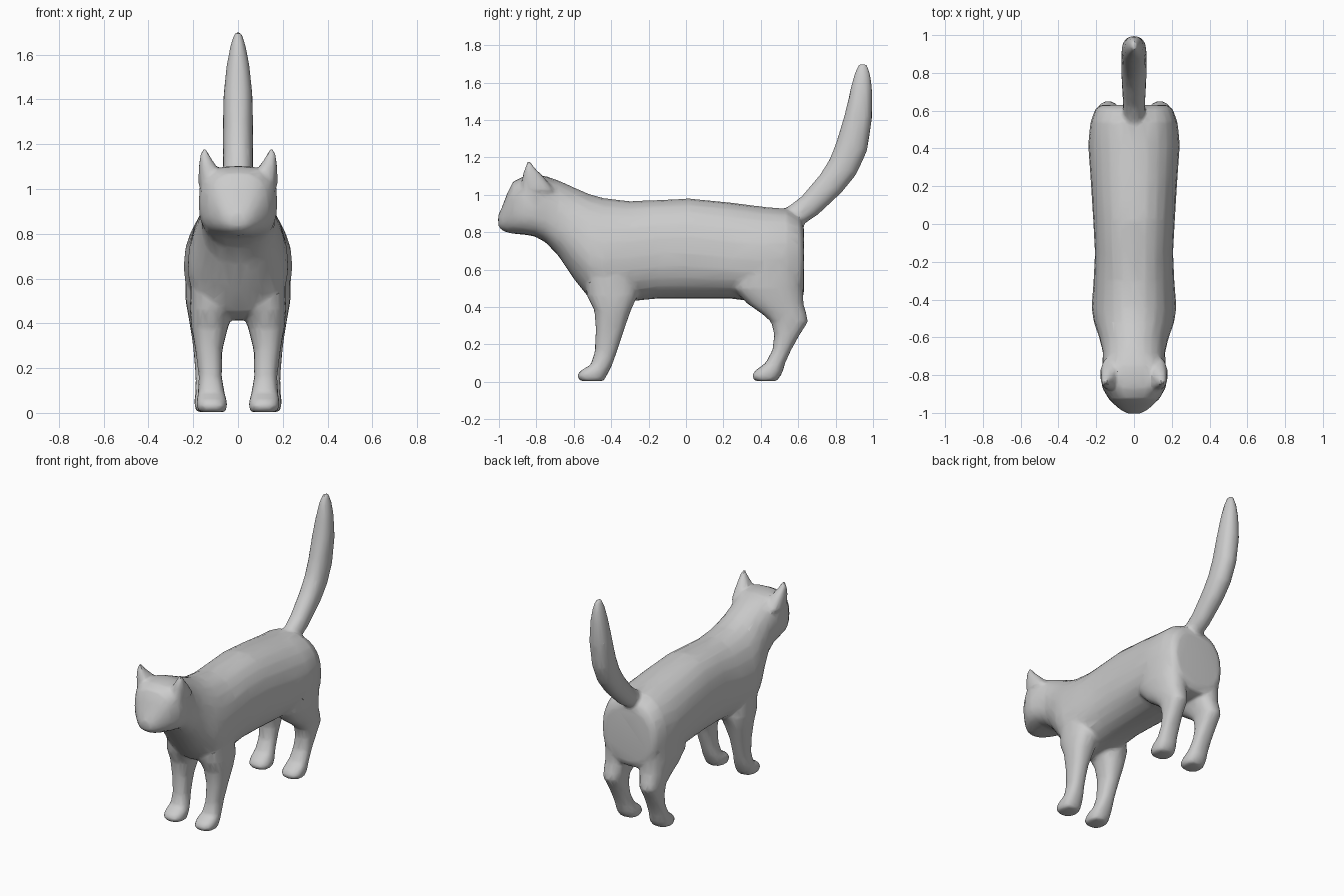
import bpy, bmesh, math
from mathutils import Vector

fur = bpy.data.materials.new("grey fur")
fur.diffuse_color = (0.6, 0.6, 0.6, 1)
SIDES = 24


def power(v, p):
    return math.copysign(abs(v) ** p, v)


def loft(bm, rings):
    """Skin a list of closed point rings and cap both ends."""
    loops = [[bm.verts.new(p) for p in r] for r in rings]
    for a, b in zip(loops, loops[1:]):
        for i in range(len(a)):
            j = (i + 1) % len(a)
            bm.faces.new((a[i], a[j], b[j], b[i]))
    bm.faces.new(loops[0][::-1])
    bm.faces.new(loops[-1])


def oval(exponent):
    for i in range(SIDES):
        t = math.tau * i / SIDES
        yield power(math.cos(t), 2 / exponent), power(math.sin(t), 2 / exponent)


def slice_y(y, top, bottom, w, mid, exponent):
    """Upright section, widest at the fraction mid of its height."""
    zm = bottom + (top - bottom) * mid
    return [(w * c, y, zm + s * ((top - zm) if s > 0 else (zm - bottom)))
            for c, s in oval(exponent)]


def slice_z(z, y0, y1, x0, x1, side):
    """Level section of a leg or ear."""
    return [(side * ((x0 + x1) / 2 + c * (x1 - x0) / 2), (y0 + y1) / 2 + s * (y1 - y0) / 2, z)
            for c, s in oval(2.4)]


# y, top, bottom, half width, widest level, squareness: nose to rump
body = [
    (-1.004, 0.89, 0.83, 0.035, .5, 2.2), (-0.985, 0.93, 0.81, 0.07, .5, 2.3),
    (-0.955, 1.01, 0.797, 0.105, .5, 2.4), (-0.925, 1.07, 0.792, 0.135, .5, 2.6),
    (-0.87, 1.098, 0.787, 0.167, .5, 2.8), (-0.81, 1.103, 0.778, 0.177, .5, 2.8),
    (-0.75, 1.10, 0.745, 0.168, .5, 2.6), (-0.68, 1.075, 0.67, 0.165, .48, 2.3),
    (-0.60, 1.04, 0.55, 0.185, .45, 2.1), (-0.52, 1.005, 0.45, 0.213, .42, 2.1),
    (-0.44, 0.982, 0.41, 0.225, .42, 2.1), (-0.30, 0.965, 0.43, 0.214, .43, 2.2),
    (-0.15, 0.972, 0.445, 0.207, .45, 2.3), (0.02, 0.98, 0.445, 0.216, .45, 2.3),
    (0.24, 0.958, 0.445, 0.23, .42, 2.3), (0.42, 0.935, 0.42, 0.243, .45, 2.2),
    (0.54, 0.925, 0.42, 0.23, .48, 2.3), (0.61, 0.88, 0.43, 0.205, .5, 2.4),
    (0.63, 0.83, 0.47, 0.175, .5, 2.4),
]
# z, y range, x range
front_leg = [
    (0.003, -.565, -.44, .055, .175), (0.03, -.585, -.425, .048, .185),
    (0.06, -.565, -.41, .05, .185), (0.09, -.51, -.395, .06, .178),
    (0.16, -.488, -.37, .072, .175), (0.28, -.482, -.33, .07, .19),
    (0.38, -.49, -.295, .045, .208), (0.46, -.53, -.26, .02, .215), (0.60, -.54, -.28, .02, .21),
]
hind_leg = [
    (0.003, .37, .485, .06, .185), (0.03, .35, .505, .05, .195),
    (0.06, .37, .52, .055, .195), (0.10, .425, .53, .065, .19),
    (0.17, .462, .562, .072, .19), (0.25, .472, .607, .075, .196),
    (0.32, .455, .652, .07, .204), (0.36, .41, .645, .06, .21),
    (0.42, .325, .628, .04, .22), (0.50, .25, .625, .02, .234), (0.68, .29, .62, .02, .238),
]
ear = [(1.02, -.88, -.70, .06, .178), (1.10, -.875, -.765, .095, .175),
       (1.145, -.86, -.81, .125, .17), (1.178, -.85, -.83, .14, .162)]
# tail centre line y, z, half depth, half width
tail = [(.50, .85, .05, .05), (.58, .885, .062, .055), (.66, .94, .065, .06), (.775, 1.06, .075, .066),
        (.84, 1.15, .082, .067), (.887, 1.26, .085, .067), (.922, 1.42, .074, .065),
        (.938, 1.56, .058, .05), (.943, 1.64, .044, .034), (.945, 1.7, .022, .015)]

bm = bmesh.new()
loft(bm, [slice_y(*r) for r in body])
for side in (-1, 1):
    for part in (front_leg, hind_leg, ear):
        loft(bm, [slice_z(*r, side) for r in part])

# Tail rings stand square to the centre line
rings = []
for i, (y, z, depth, w) in enumerate(tail):
    a, b = tail[max(i - 1, 0)], tail[min(i + 1, len(tail) - 1)]
    d = Vector((0, b[0] - a[0], b[1] - a[1])).normalized()
    n = Vector((0, d.z, -d.y))
    rings.append([Vector((w * c, y, z)) + n * depth * s for c, s in oval(2.2)])
loft(bm, rings)

for _ in range(1):
    bmesh.ops.recalc_face_normals(bm, faces=bm.faces)
mesh = bpy.data.meshes.new("cat")
bm.to_mesh(mesh)
bm.free()
cat = bpy.data.objects.new("cat", mesh)
bpy.context.collection.objects.link(cat)
bpy.context.view_layer.objects.active = cat
cat.select_set(True)

# Fuse the parts into one skin, soften the joins, then thin to low-poly
m = cat.modifiers.new("fuse", 'REMESH')
m.mode, m.voxel_size = 'VOXEL', 0.011
m = cat.modifiers.new("soften", 'SMOOTH')
m.factor, m.iterations = 0.5, 7
m = cat.modifiers.new("thin", 'DECIMATE')
m.ratio, m.use_symmetry, m.symmetry_axis = 0.08, True, 'X'
for m in list(cat.modifiers):
    bpy.ops.object.modifier_apply(modifier=m.name)
cat.data.materials.clear()
cat.data.materials.append(fur)
bpy.ops.object.shade_smooth_by_angle(angle=math.radians(30))
